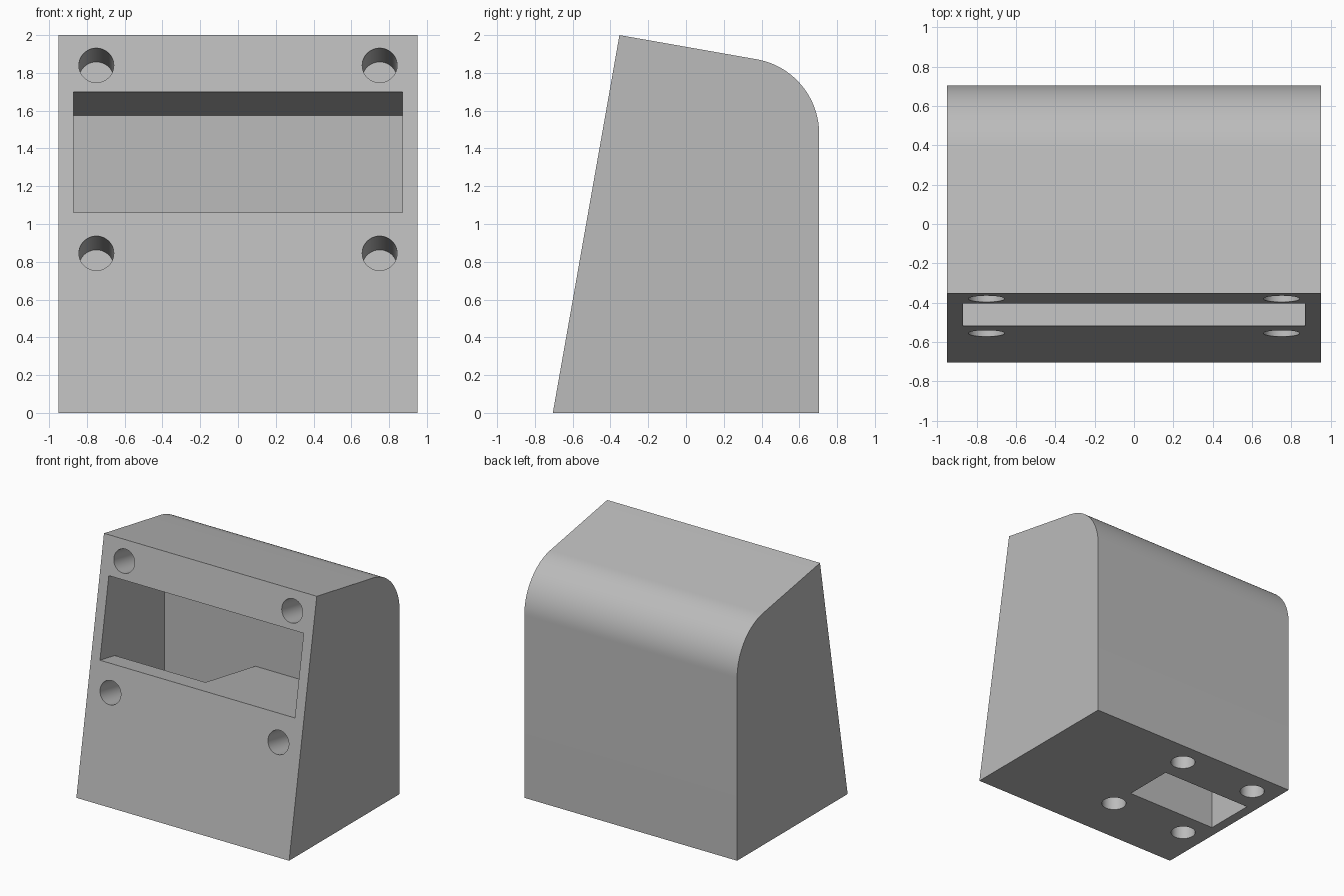
import bpy
import bmesh
import math
from mathutils import Vector, Matrix

cube = bpy.data.objects.get("Cube")
if cube:
    bpy.data.objects.remove(cube, do_unlink=True)

TILT = math.radians(10)                      # lean of the front face
INWARD = Vector((0, math.cos(TILT), -math.sin(TILT)))
HALF_WIDTH, DEPTH, HEIGHT = 0.95, 0.705, 2.0
ROUND = 0.4                                  # radius of the rear top edge
HOLE_RADIUS, HOLE_DEPTH = 0.0925, 0.42

grey = bpy.data.materials.new("plain grey")
grey.use_nodes = True
COLOUR = (0.5, 0.5, 0.5, 1)
grey.diffuse_color = COLOUR
grey.node_tree.nodes["Principled BSDF"].inputs["Base Color"].default_value = COLOUR


def front_y(z):
    return -DEPTH + z * math.tan(TILT)


def finish(name, bm):
    bmesh.ops.recalc_face_normals(bm, faces=bm.faces)
    mesh = bpy.data.meshes.new(name)
    bm.to_mesh(mesh)
    bm.free()
    mesh.materials.append(grey)
    obj = bpy.data.objects.new(name, mesh)
    bpy.context.collection.objects.link(obj)
    return obj


def prism(name, profile, x0, x1):
    """Extrude a side profile of (y, z) points from x0 to x1."""
    bm = bmesh.new()
    face = bm.faces.new([bm.verts.new((x0, y, z)) for y, z in profile])
    made = bmesh.ops.extrude_face_region(bm, geom=[face])["geom"]
    verts = [v for v in made if isinstance(v, bmesh.types.BMVert)]
    bmesh.ops.translate(bm, verts=verts, vec=(x1 - x0, 0, 0))
    return finish(name, bm)


def drill(name, mouth, direction):
    """Cylinder reaching HOLE_DEPTH inward from the mouth."""
    bm = bmesh.new()
    over = 0.1
    turn = Vector((0, 0, 1)).rotation_difference(direction).to_matrix().to_4x4()
    centre = Vector(mouth) + direction * (HOLE_DEPTH - over) / 2
    bmesh.ops.create_cone(bm, cap_ends=True, segments=48, radius1=HOLE_RADIUS,
                          radius2=HOLE_RADIUS, depth=HOLE_DEPTH + over,
                          matrix=Matrix.Translation(centre) @ turn)
    return finish(name, bm)


# Housing: leaning front, sloping top, rounded rear edge
corner_z = HEIGHT - (DEPTH - front_y(HEIGHT)) * math.tan(TILT)
bend = math.pi / 2 - TILT
arc_y = DEPTH - ROUND
arc_z = corner_z - ROUND * math.tan(bend / 2)
STEPS = 24
profile = [(-DEPTH, 0), (DEPTH, 0)]
for i in range(STEPS + 1):
    a = bend * i / STEPS
    profile.append((arc_y + ROUND * math.cos(a), arc_z + ROUND * math.sin(a)))
profile.append((front_y(HEIGHT), HEIGHT))
housing = prism("housing", profile, -HALF_WIDTH, HALF_WIDTH)

# Wide window pocket, square to the front face, with an upright back wall
POCKET_X, POCKET_BACK = 0.87, 0.305


def pocket_z(edge_z, y):
    return edge_z - (y - front_y(edge_z)) * math.tan(TILT)


pocket = [(y, pocket_z(edge, y)) for edge, y in
          ((1.06, -0.9), (1.06, POCKET_BACK), (1.70, POCKET_BACK), (1.70, -0.9))]
cutters = [prism("pocket_cutter", pocket, -POCKET_X, POCKET_X)]

# Channel from the pocket floor down through the base
channel = [(-0.11, -0.1), (POCKET_BACK, -0.1), (POCKET_BACK, 1.2),
           (-0.33, 1.2), (-0.33, 0.9), (-0.11, 0.9)]
cutters.append(prism("channel_cutter", channel, -POCKET_X, -0.06))

# Screw holes in the front and the base
for x in (-0.75, 0.75):
    for z in (0.845, 1.84):
        cutters.append(drill("front_hole_cutter", (x, front_y(z), z), INWARD))
for x in (-0.75, -0.06):
    for y in (-0.31, 0.51):
        cutters.append(drill("base_hole_cutter", (x, y, 0), Vector((0, 0, 1))))

bpy.context.view_layer.objects.active = housing
for cutter in cutters:
    mod = housing.modifiers.new("cut", "BOOLEAN")
    mod.operation = "DIFFERENCE"
    mod.solver = "EXACT"
    mod.object = cutter
    bpy.ops.object.modifier_apply(modifier=mod.name)
    bpy.data.objects.remove(cutter, do_unlink=True)

bpy.ops.object.select_all(action="DESELECT")
housing.select_set(True)
bpy.ops.object.shade_smooth_by_angle(angle=math.radians(30))
